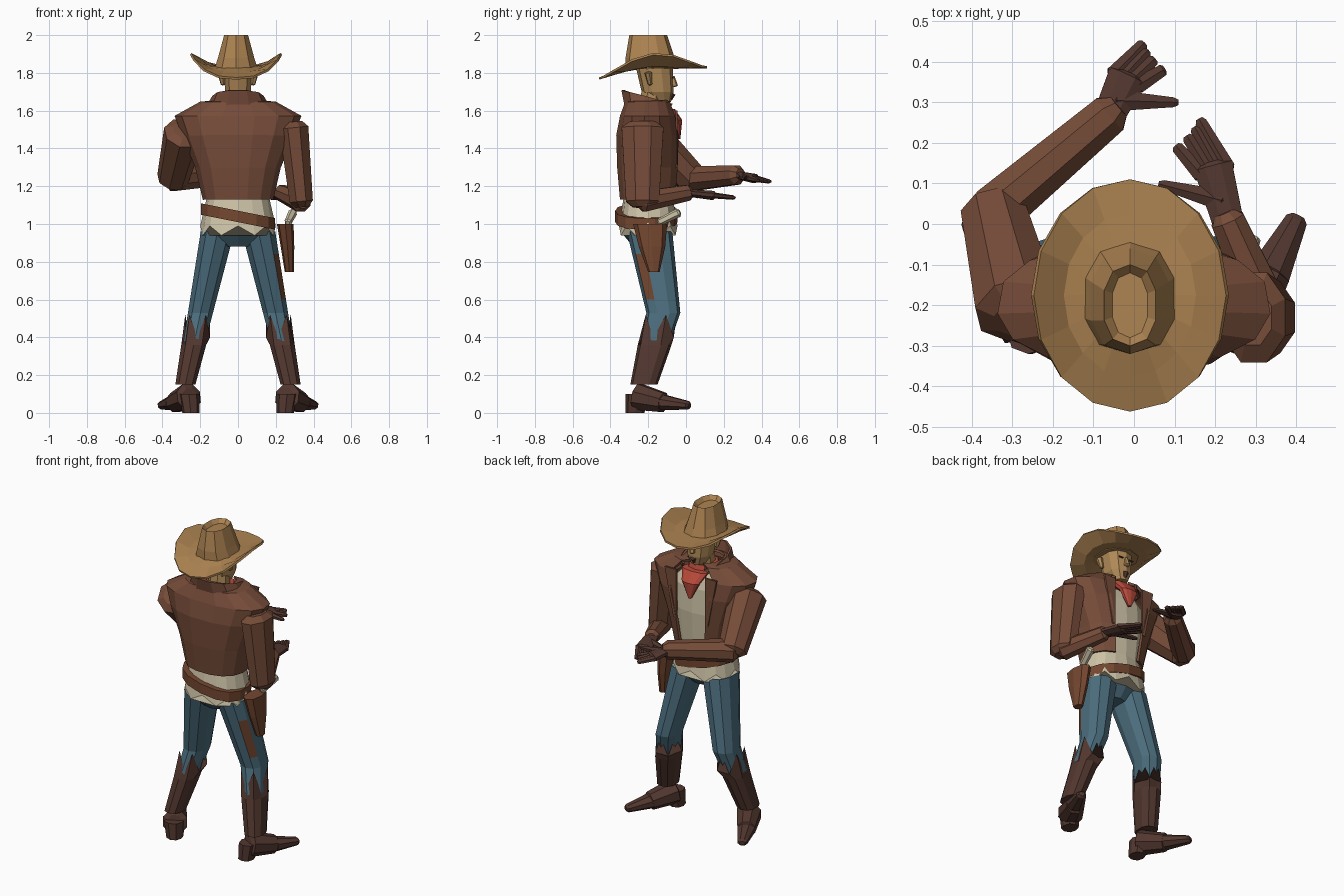
import bpy, bmesh, math
from mathutils import Vector

cube = bpy.data.objects.get("Cube")
if cube:
    bpy.data.objects.remove(cube)


def material(name, code):
    srgb = [channel / 255 for channel in bytes.fromhex(code)]
    color = [((channel + .055) / 1.055) ** 2.4 for channel in srgb] + [1]
    made = bpy.data.materials.new(name)
    made.use_nodes = True
    made.diffuse_color = color
    shader = made.node_tree.nodes["Principled BSDF"]
    shader.inputs["Base Color"].default_value = color
    return made


FELT = material("tan felt", "ae8452")
SKIN = material("skin", "b08a58")
JACKET = material("brown jacket leather", "764c39")
GLOVE = material("dark brown leather", "52372f")
SADDLE = material("saddle leather", "744730")
DENIM = material("blue denim", "4c6e7e")
CLOTH = material("cream cloth", "cfc4a8")
RED = material("red cloth", "bb4c3c")
UP = Vector((0, 0, 1))


def loft(name, rings, mat, closed=True, caps=True, thick=0):
    """Skin a list of point rings."""
    bm = bmesh.new()
    rows = [[bm.verts.new(point) for point in ring] for ring in rings]
    count = len(rows[0])
    for low, high in zip(rows, rows[1:]):
        for i in range(count if closed else count - 1):
            j = (i + 1) % count
            bm.faces.new((low[i], low[j], high[j], high[i]))
    if closed and caps:
        bm.faces.new(rows[0])
        bm.faces.new(rows[-1])
    bmesh.ops.recalc_face_normals(bm, faces=bm.faces)
    mesh = bpy.data.meshes.new(name)
    bm.to_mesh(mesh)
    bm.free()
    mesh.materials.append(mat)
    obj = bpy.data.objects.new(name, mesh)
    bpy.context.collection.objects.link(obj)
    if thick:
        shell = obj.modifiers.new("thickness", "SOLIDIFY")
        shell.thickness = thick
        shell.offset = 0
    return obj


def level(z, rx, ry, x=0, y=-.2, sides=10, gap=0, jag=0, slope=0, lift=0):
    """Level squarish ring; gap opens it at the chest, jag makes it ragged."""
    points = []
    for i in range(sides):
        turn = gap + (math.tau - 2 * gap) * i / (sides - 1 if gap else sides)
        across, ahead = [math.copysign(abs(v) ** .85, v) for v in (math.sin(turn), math.cos(turn))]
        height = z + jag * (-1) ** i + slope * across - lift * ahead
        points.append((x + rx * across, y + ry * ahead, height))
    return points


def limb(name, start, end, wide, narrow, mat, flat=1, sides=8):
    """Tapered bar between two joints with bevelled ends."""
    start, end = Vector(start), Vector(end)
    frame = (end - start).to_track_quat("Z", "Y")
    rings = []
    for t, bevel in ((-.08, .6), (0, 1), (1, 1), (1.08, .6)):
        radius = (wide + (narrow - wide) * t) * bevel
        ring = []
        for i in range(sides):
            turn = math.tau * (i + .5) / sides
            offset = Vector((math.cos(turn), flat * math.sin(turn), 0)) * radius
            ring.append(start.lerp(end, t) + frame @ offset)
        rings.append(ring)
    return loft(name, rings, mat)


def hand(side, wrist, tip, turn):
    """Open glove with four fingers held close and a spread thumb."""
    wrist, tip = Vector(wrist), Vector(tip)
    reach = tip - wrist
    across = reach.cross(UP).normalized() * turn
    limb(side + "_palm", wrist, wrist + reach * .55, .042, .052, GLOVE, flat=.5)
    for i, finger in enumerate(("little", "ring", "middle", "index")):
        base = wrist + reach * .5 + across * (i - 1.5) * .022
        end = tip + across * (.012 * i + .004 * i * i) - reach * .06 * i
        limb(f"{side}_{finger}_finger", base, end, .023, .017, GLOVE, flat=.7, sides=6)
    thumb = wrist + reach * .5 + across * .13
    limb(side + "_thumb", wrist + reach * .2, thumb, .03, .014, GLOVE, flat=.8, sides=6)


# Hat: brim curled up at the sides, crown with a sunken top
brim = []
for spread in (0, .5, 1):
    ring = []
    for i in range(16):
        c, s = math.cos(math.tau * i / 16), math.sin(math.tau * i / 16)
        z = 1.83 + spread * (.03 * s - .03 + .1 * spread * abs(c) ** 3)
        ring.append(((.09 + .15 * spread) * c - .01, (.115 + .17 * spread) * s - .175, z))
    brim.append(ring)
loft("hat_brim", brim, FELT, caps=False, thick=.012)
loft("hat_crown", [level(1.82, .12, .14, x=-.01, y=-.18), level(1.88, .1, .13, x=-.01, y=-.19),
                   level(2, .066, .1, x=-.01), level(1.975, .045, .08, x=-.01)], FELT)

# Head and face
loft("head", [level(1.645, .04, .05, y=-.13), level(1.7, .07, .085, y=-.15),
              level(1.85, .085, .1, y=-.17)], SKIN)
limb("neck", (0, -.2, 1.5), (0, -.18, 1.7), .07, .06, SKIN)
limb("nose", (0, -.07, 1.78), (0, -.06, 1.73), .01, .018, SKIN, sides=6)
limb("chin_beard", (0, -.075, 1.69), (0, -.085, 1.66), .02, .012, GLOVE, sides=6)
for side, s in (("right", -1), ("left", 1)):
    limb(side + "_ear", (s * .09, -.2, 1.8), (s * .08, -.19, 1.74), .02, .012, SKIN, sides=6)
    limb(side + "_eye", (s * .025, -.07, 1.775), (s * .05, -.07, 1.775), .005, .005, GLOVE, sides=4)

# Shirt with a ragged hem
loft("shirt", [level(.965, .2, .155, sides=16, jag=.025), level(1.14, .165, .13, sides=16),
               level(1.35, .2, .14, sides=16), level(1.5, .2, .13, sides=16),
               level(1.6, .1, .1, sides=16)], CLOTH)

# Open jacket, standing collar and lapels
torso = ((1.13, .18, .145), (1.3, .22, .16), (1.47, .29, .165), (1.57, .33, .145),
         (1.64, .2, .12), (1.65, .1, .1))
loft("jacket_body", [level(*row, sides=14, gap=.4) for row in torso],
     JACKET, closed=False, thick=.015)
loft("jacket_collar", [level(1.61, .17, .12, gap=.5), level(1.67, .13, .14, gap=.5, lift=.04)],
     JACKET, closed=False, thick=.014)
for side, s in (("right", -1), ("left", 1)):
    edge = [[(s * .1, -.05, z), (s * (.12 + (z - 1.3) * .2), -.05, z)] for z in (1.3, 1.6)]
    loft(side + "_lapel", edge, JACKET, closed=False, thick=.012)

# Neckerchief: knotted band and hanging point
loft("neckerchief_band", [level(1.57, .1, .1, y=-.18), level(1.64, .08, .08, y=-.18)], RED)
loft("neckerchief_point", [level(1.61, .09, .04, y=-.1), level(1.55, .06, .03, y=-.05),
                           level(1.45, .01, .01, y=-.04)], RED)

# Raised arm
elbow, wrist = (-.345, .03, 1.24), (-.06, .27, 1.26)
limb("right_upper_sleeve", (-.285, -.21, 1.48), elbow, .11, .085, JACKET)
limb("right_fore_sleeve", elbow, wrist, .07, .055, JACKET)
hand("right", wrist, (.02, .44, 1.225), 1)

# Lowered arm
elbow, wrist = (.335, -.23, 1.12), (.23, .01, 1.165)
limb("left_upper_sleeve", (.295, -.23, 1.51), elbow, .12, .095, JACKET, flat=.7)
limb("left_fore_sleeve", elbow, wrist, .06, .045, JACKET)
hand("left", wrist, (.165, .25, 1.14), -1)


def leg_ring(z, s, ease=1, jag=0):
    """Leg section: legs splay and taper downward, knees push ahead."""
    knee = .53
    y = -.12 - abs(z - knee) * (.17 if z > knee else .27)
    radius = (.04 + .055 * z) * ease
    return level(z, radius, radius * 1.3, x=s * (.31 - .21 * z), y=y, jag=jag)


# Trousers and boots
loft("trouser_seat", [level(.88, .07, .08), level(.94, .17, .13), level(1.05, .165, .13)], DENIM)
for side, s in (("right", -1), ("left", 1)):
    leg = loft(side + "_trouser_leg", [leg_ring(z, s) for z in (.96, .84, .6, .53, .38)], DENIM)
    # Leather strip down the outer back of the holster thigh
    if side == "left":
        leg.data.materials.append(SADDLE)
        for face in leg.data.polygons:
            on_thigh = .6 < face.center.z < .84
            if on_thigh and face.normal.x > .5 and face.normal.y < -.25:
                face.material_index = 1
    shaft = [leg_ring(.15, s, ease=1.15), leg_ring(.36, s, ease=1.15),
             leg_ring(.46, s, ease=1.05, jag=.06)]
    loft(side + "_boot_shaft", shaft, GLOVE)
    ball = (s * .335, -.12, .055)
    limb(side + "_boot_foot", (s * .26, -.255, .085), ball, .075, .055, GLOVE)
    limb(side + "_boot_toe", ball, (s * .4, .01, .04), .055, .03, GLOVE, flat=.8)
    loft(side + "_boot_heel", [level(0, .045, .05, x=s * .25, y=-.27, sides=8),
                               level(.1, .055, .06, x=s * .26, y=-.26, sides=8)], GLOVE)

# Belt, holster and pistol grip
loft("gun_belt", [level(z, .2, .165, y=-.21, sides=14, slope=-.04) for z in (1.01, 1.07)], SADDLE)
loft("holster", [level(.745, .024, .03, x=.272, y=-.17, sides=8),
                 level(.88, .036, .07, x=.262, y=-.18, sides=8),
                 level(1, .044, .09, x=.25, y=-.19, sides=8)], SADDLE)
limb("pistol_grip", (.265, -.14, 1.01), (.29, -.04, 1.06), .02, .024, CLOTH, sides=6)
